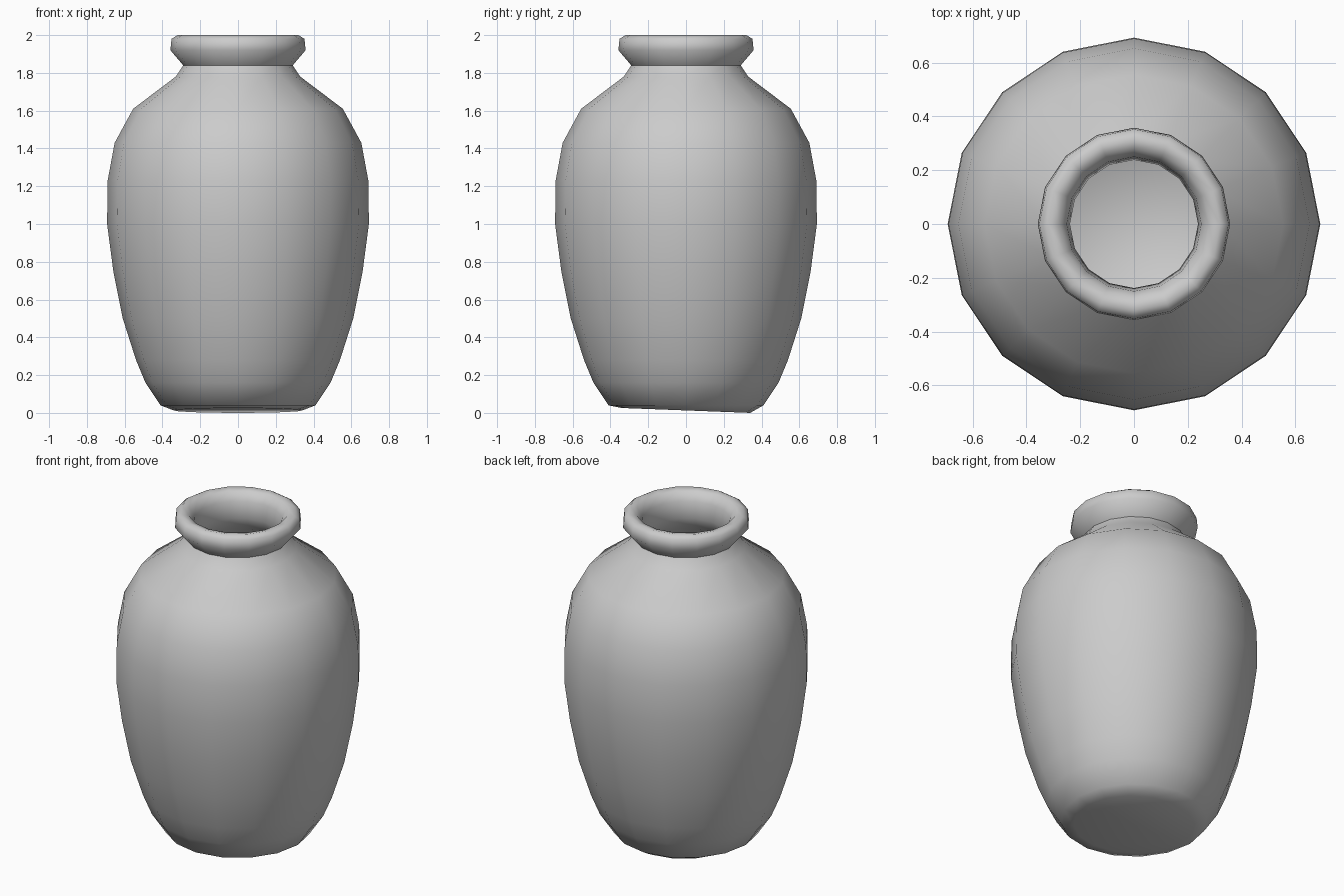
import bpy, bmesh
from math import cos, sin, pi

if "Cube" in bpy.data.objects:
    bpy.data.objects.remove(bpy.data.objects["Cube"])

SIDES = 16

# Profile (radius, height): outer foot -> shoulder -> lip -> inside -> inner floor
outer = [(0.34, 0.01), (0.41, 0.04), (0.49, 0.16), (0.54, 0.28), (0.61, 0.50),
         (0.66, 0.75), (0.693, 1.0), (0.69, 1.23), (0.653, 1.43), (0.555, 1.61),
         (0.33, 1.78), (0.29, 1.84), (0.358, 1.92), (0.352, 1.98)]
lip = [(0.32, 2.0), (0.28, 1.99), (0.25, 1.94)]
inner = [(0.238, 1.84), (0.28, 1.76), (0.50, 1.58), (0.60, 1.41), (0.635, 1.22),
         (0.635, 1.0), (0.60, 0.75), (0.55, 0.50), (0.46, 0.24), (0.34, 0.10)]


def lathe(name, profile):
    bm = bmesh.new()
    rings = []
    for r, z in profile:
        ring = []
        for i in range(SIDES):
            a = 2 * pi * i / SIDES
            ring.append(bm.verts.new((r * cos(a), r * sin(a), z)))
        rings.append(ring)
    for lo, hi in zip(rings, rings[1:]):
        for i in range(SIDES):
            j = (i + 1) % SIDES
            bm.faces.new((lo[i], lo[j], hi[j], hi[i]))
    # Foot leans very slightly: front edge a little higher than the back
    for v in rings[0]:
        v.co.z = max(0.0, 0.013 - 0.038 * v.co.y)
    # Close the underside and the inner floor
    bm.faces.new(rings[0][::-1])
    bm.faces.new(rings[-1])
    bmesh.ops.recalc_face_normals(bm, faces=bm.faces)
    mesh = bpy.data.meshes.new(name)
    bm.to_mesh(mesh)
    bm.free()
    obj = bpy.data.objects.new(name, mesh)
    bpy.context.collection.objects.link(obj)
    return obj


# Vase body with hollow interior
vase = lathe("vase", outer + lip + inner)
bpy.context.view_layer.objects.active = vase
vase.select_set(True)
bpy.ops.object.shade_smooth_by_angle(angle=pi / 3)
